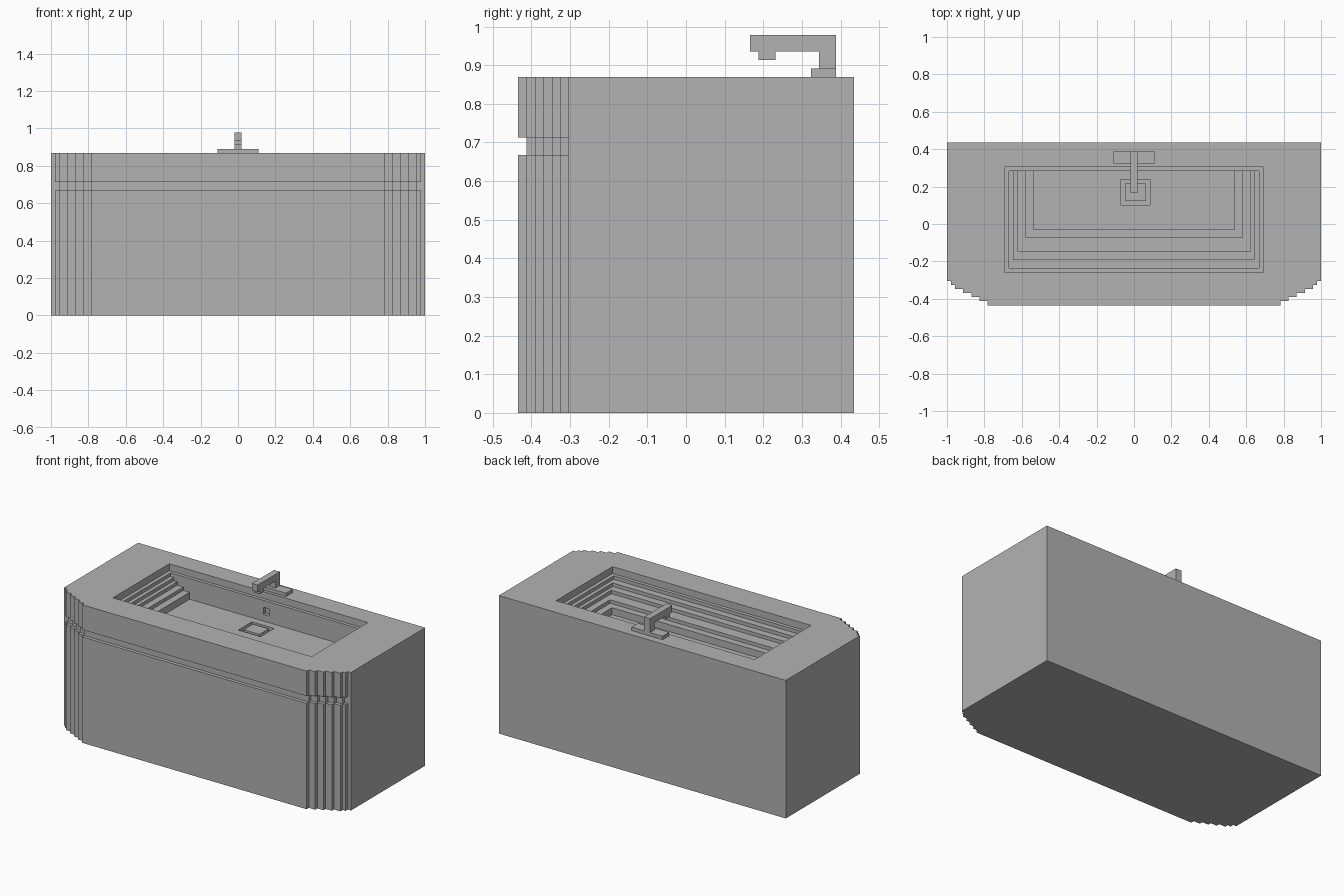
import bpy
import bmesh
from mathutils import Vector

cube = bpy.data.objects.get("Cube")
if cube:
    bpy.data.objects.remove(cube, do_unlink=True)

GREY = (0.448, 0.448, 0.448, 1.0)
stone = bpy.data.materials.new("plain_grey")
stone.use_nodes = True
stone.diffuse_color = GREY
stone.node_tree.nodes["Principled BSDF"].inputs["Base Color"].default_value = GREY


def prism(name, points, direction):
    """Extrude a closed 3D polygon along a direction."""
    bm = bmesh.new()
    face = bm.faces.new([bm.verts.new(p) for p in points])
    new = bmesh.ops.extrude_face_region(bm, geom=[face], use_keep_orig=True)["geom"]
    verts = [g for g in new if isinstance(g, bmesh.types.BMVert)]
    bmesh.ops.translate(bm, verts=verts, vec=Vector(direction))
    bmesh.ops.recalc_face_normals(bm, faces=bm.faces)
    mesh = bpy.data.meshes.new(name)
    bm.to_mesh(mesh)
    bm.free()
    mesh.materials.append(stone)
    obj = bpy.data.objects.new(name, mesh)
    bpy.context.collection.objects.link(obj)
    return obj


def box(name, x0, x1, y0, y1, z0, z1):
    corners = [(x0, y0, z0), (x1, y0, z0), (x1, y1, z0), (x0, y1, z0)]
    return prism(name, corners, (0, 0, z1 - z0))


def cut(target, cutter):
    """Subtract a cutter and discard it."""
    cutter.hide_render = True
    mod = target.modifiers.new("cut", 'BOOLEAN')
    mod.operation = 'DIFFERENCE'
    mod.solver = 'EXACT'
    mod.object = cutter
    bpy.context.view_layer.objects.active = target
    bpy.ops.object.modifier_apply(modifier=mod.name)
    bpy.data.objects.remove(cutter, do_unlink=True)


def mirrored(half, z):
    """Complete a right-half outline with its mirror image."""
    return [(x, y, z) for x, y in half] + [(-x, y, z) for x, y in reversed(half)]


# Stepped front corners, from the side to the front
UNIT = 1 / 46
HEIGHT = 40 * UNIT
BACK = 20 * UNIT
widths = [w * UNIT for w in (46, 45, 44, 42, 40, 38, 36)]
depths = [-0.304 - i * UNIT for i in range(len(widths))]


def staircase(first, shift):
    pts = []
    for i in range(first, len(widths)):
        if i > first:
            pts.append((widths[i], depths[i - 1] + shift))
        pts.append((widths[i], depths[i] + shift))
    return pts


# Cabinet body with a handle groove along the front
body = prism("cabinet_body", mirrored([(1, BACK)] + staircase(0, 0), 0), (0, 0, HEIGHT))
groove = [(widths[1], -0.6)] + staircase(1, UNIT)
cut(body, prism("groove_cutter", mirrored(groove, 0.667), (0, 0, 2.1 * UNIT)))

# Terraced basin: half width, front edge, back edge, depth in units
terraces = [
    (0.692, -0.257, 0.305, 2),
    (0.669, -0.235, 0.284, 3),
    (0.645, -0.191, 0.284, 4),
    (0.622, -0.145, 0.284, 5),
    (0.580, -0.073, 0.284, 6),
    (0.536, -0.030, 0.284, 8),
]
for w, front, back, drop in terraces:
    cut(body, box("terrace_cutter", -w, w, front, back, HEIGHT - drop * UNIT, 1))

# Drain recess with plug, and overflow hole in the back wall
FLOOR = HEIGHT - 8 * UNIT
cut(body, box("drain_cutter", -0.07, 0.085, 0.102, 0.238, FLOOR - UNIT, FLOOR + UNIT))
box("drain_plug", -0.047, 0.063, 0.124, 0.216, FLOOR - UNIT, FLOOR)
cut(body, box("overflow_cutter", -UNIT, UNIT, 0.2, 0.284 + UNIT, 0.738, 0.782))

# Tap: base plate and hooked spout
box("tap_base", -5 * UNIT, 5 * UNIT, 0.323, 0.388, HEIGHT, HEIGHT + UNIT)
hook = [(0.388, 0.891), (0.388, 0.978), (0.166, 0.978), (0.166, 0.935), (0.188, 0.935),
        (0.188, 0.913), (0.232, 0.913), (0.232, 0.935), (0.344, 0.935), (0.344, 0.891)]
prism("tap_spout", [(-0.02, y, z) for y, z in hook], (0.04, 0, 0))
